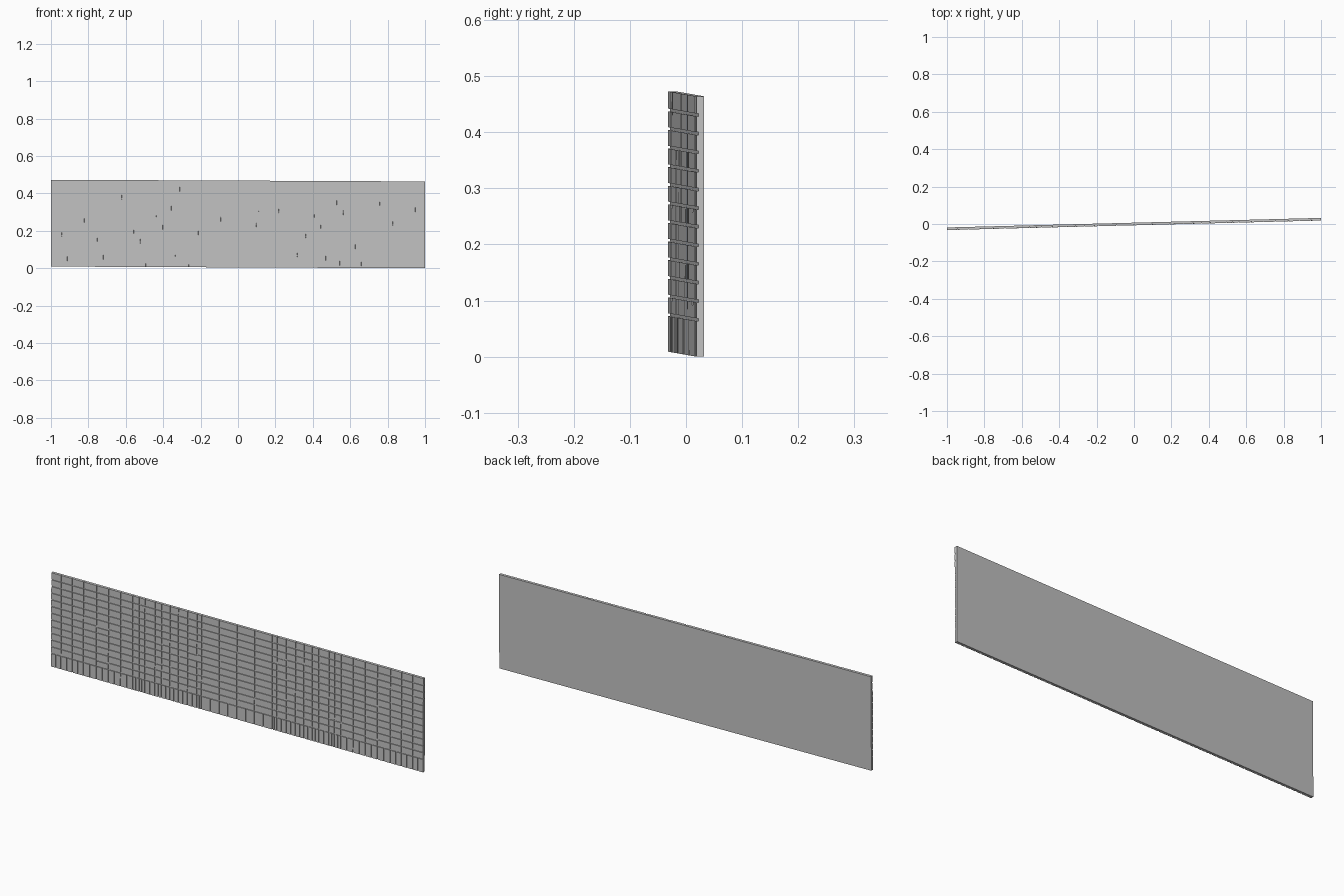
import bpy, bmesh
from mathutils import Matrix, Vector

cube = bpy.data.objects.get("Cube")
if cube:
    bpy.data.objects.remove(cube, do_unlink=True)

# One plain grey for the whole panel
grey = bpy.data.materials.new("stone grey")
grey.use_nodes = True
colour = (0.55, 0.55, 0.55, 1)
grey.diffuse_color = colour
grey.node_tree.nodes["Principled BSDF"].inputs["Base Color"].default_value = colour

HEIGHT, PLINTH, ROWS = 0.464, 0.066, 12
FRONT, BACK, FLOOR = -0.007, 0.007, -0.003
GAP = 0.005
PITCH = (HEIGHT - PLINTH) / ROWS

# The panel leans slightly around two axes
pose = (Matrix.Translation((0, 0, 0.2365)) @ Matrix.Rotation(0.0255, 4, "Z")
        @ Matrix.Rotation(0.0045, 4, "Y") @ Matrix.Translation((0, 0, -HEIGHT / 2)))


def add_box(bm, x0, x1, y0, y1, z0, z1):
    size = Vector((x1 - x0, y1 - y0, z1 - z0))
    centre = Vector((x0 + x1, y0 + y1, z0 + z1)) / 2
    bmesh.ops.create_cube(bm, size=1, matrix=Matrix.Translation(centre) @ Matrix.Diagonal(size).to_4x4())


def finish(name, bm):
    mesh = bpy.data.meshes.new(name)
    bmesh.ops.transform(bm, matrix=pose, verts=bm.verts)
    bm.to_mesh(mesh)
    bm.free()
    mesh.materials.append(grey)
    bpy.context.collection.objects.link(bpy.data.objects.new(name, mesh))


# Backing plate
bm = bmesh.new()
add_box(bm, -1, 1, FLOOR, BACK, 0, HEIGHT)
finish("backing_plate", bm)

# Column joints, mirrored about the middle
half = [0.095, 0.19, 0.215, 0.265, 0.315, 0.36, 0.405, 0.44, 0.495, 0.525,
        0.56, 0.625, 0.69, 0.755, 0.825, 0.885, 0.945, 1]
joints = [-x for x in reversed(half)] + [0] + half
columns = list(zip(joints, joints[1:]))


def inset_ends(x0, x1):
    # Joints stop flush at the panel ends
    return (x0 if x0 == -1 else x0 + GAP / 2), (x1 if x1 == 1 else x1 - GAP / 2)


# Rows of facing blocks; a few are cut low to leave a wide ledge
bm = bmesh.new()
ledge_columns = (0.69, -0.755)
window_columns = (0.215, -0.265, 0.405, -0.44)
for row in range(ROWS):
    z0 = PLINTH + row * PITCH + GAP / 2
    z1 = PLINTH + (row + 1) * PITCH - GAP / 2
    if row == ROWS - 1:
        z1 = HEIGHT
    for i, (x0, x1) in enumerate(columns):
        a, b = inset_ends(x0, x1)
        top = z1
        if x0 in ledge_columns and row in (0, 5):
            top -= 0.006
        front = FRONT
        if x0 in window_columns and row in (2, 5, 8):
            front += 0.001
            top -= 0.004
        add_box(bm, a, b, front, FLOOR, z0, top)
finish("facing_blocks", bm)

# Plinth of upright blocks, two to each column
bm = bmesh.new()
for x0, x1 in columns:
    mid = (x0 + x1) / 2
    for left, right in ((x0, mid), (mid, x1)):
        a, b = inset_ends(left, right)
        add_box(bm, a, b, FRONT, FLOOR, 0, PLINTH - GAP / 2)
finish("plinth_blocks", bm)
